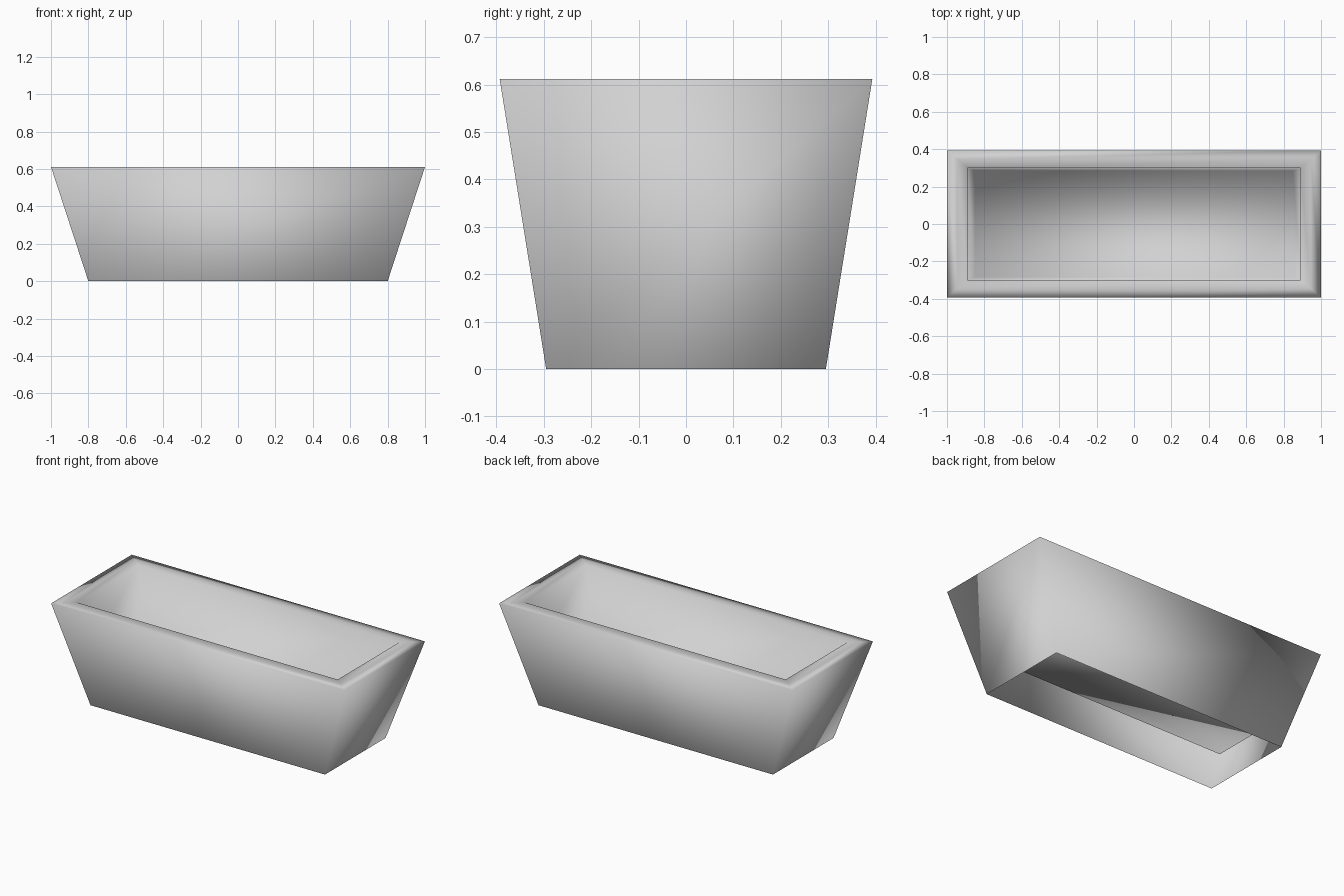
import bpy
import bmesh

default = bpy.data.objects.get("Cube")
if default:
    bpy.data.objects.remove(default, do_unlink=True)

# Plain pale grey finish
GREY = (0.64, 0.64, 0.64, 1.0)
mat = bpy.data.materials.new("pale_grey")
mat.use_nodes = True
mat.diffuse_color = GREY
bsdf = next(n for n in mat.node_tree.nodes if n.type == 'BSDF_PRINCIPLED')
bsdf.inputs["Base Color"].default_value = GREY

# Rectangular rings (half width, half depth, height), outside to inside
RINGS = [
    (0.80, 0.295, 0.0),    # open foot
    (1.00, 0.393, 0.612),  # outer rim
    (0.945, 0.345, 0.612), # rim middle
    (0.89, 0.30, 0.612),   # inner rim
    (0.85, 0.285, 0.23),   # raised floor
]


def add_ring(bm, hx, hy, z):
    corners = ((-1, -1), (1, -1), (1, 1), (-1, 1))
    return [bm.verts.new((sx * hx, sy * hy, z)) for sx, sy in corners]


# Hollow-footed trough: tapered walls, flat rim, inner basin
bm = bmesh.new()
rings = [add_ring(bm, *ring) for ring in RINGS]
for low, high in zip(rings, rings[1:]):
    for i in range(4):
        j = (i + 1) % 4
        bm.faces.new((low[i], low[j], high[j], high[i]))
bm.faces.new(rings[-1])
for face in bm.faces:
    face.smooth = True

mesh = bpy.data.meshes.new("planter_trough")
bm.to_mesh(mesh)
bm.free()
mesh.materials.append(mat)
trough = bpy.data.objects.new("planter_trough", mesh)
bpy.context.collection.objects.link(trough)
